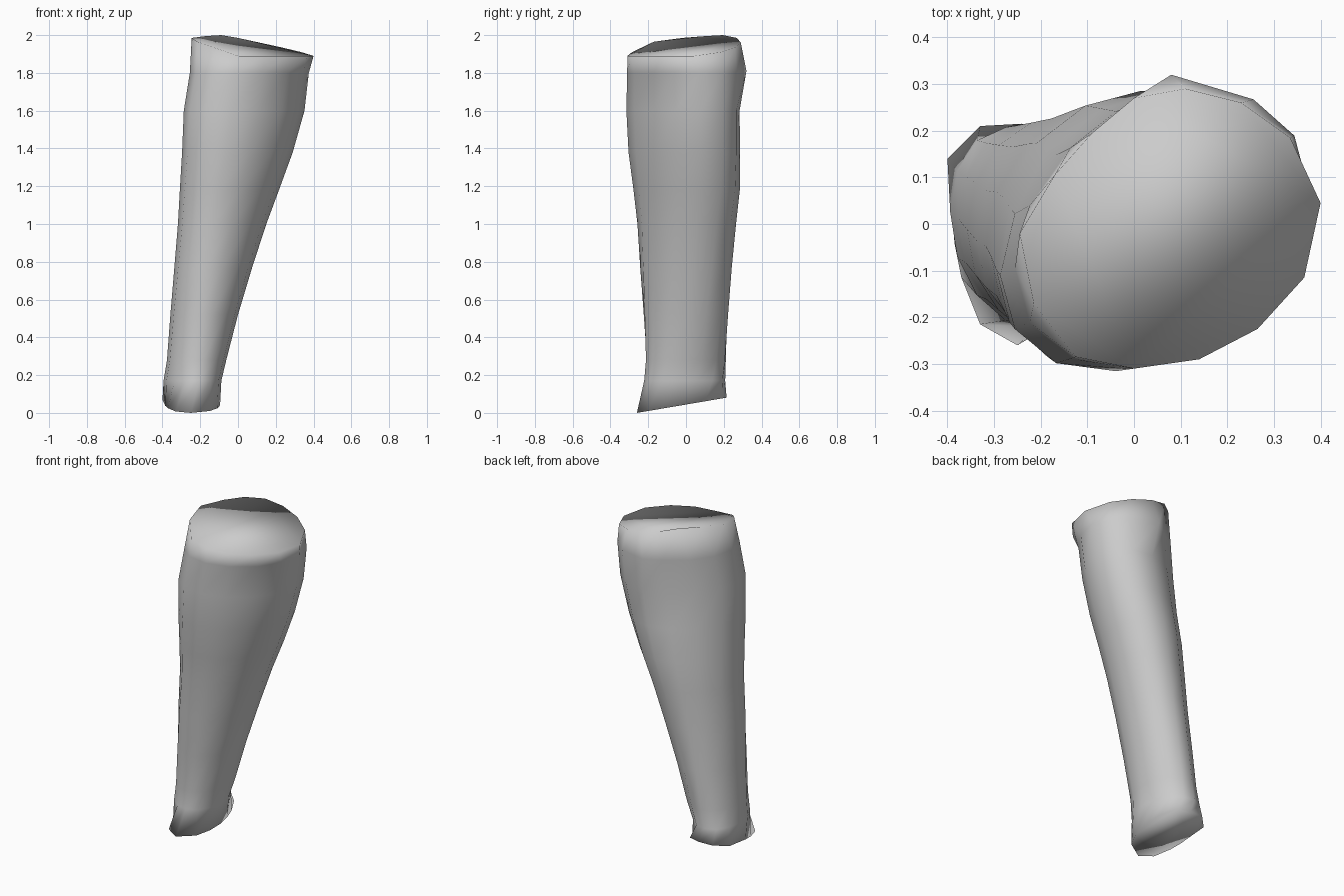
import bpy, bmesh
from math import pi, sin, cos

N = 14  # sides, running from the left side over the back to the right and front

# Slanted top rim (x, y, z)
top = [(-.245, -.02, 1.985), (-.17, .105, 1.995), (-.09, .195, 2.0), (0, .27, 1.985),
       (.11, .29, 1.96), (.23, .26, 1.935), (.335, .185, 1.91), (.4, .045, 1.89),
       (.365, -.115, 1.89), (.265, -.225, 1.89), (.14, -.29, 1.89), (0, -.31, 1.89),
       (-.125, -.285, 1.91), (-.215, -.17, 1.965)]

# Sole outline (x, y); its height follows the slope of the sole
sole = [(-.39, .03), (-.4, .14), (-.33, .21), (-.24, .215), (-.16, .19), (-.115, .1),
        (-.098, .03), (-.095, -.04), (-.11, -.12), (-.15, -.2), (-.25, -.26),
        (-.33, -.215), (-.37, -.115), (-.385, -.04)]

# Oval sections: z, x min, x max, y min, y max, skew
sections = [(1.80, -.255, .375, -.312, .29, .28),
            (1.60, -.287, .352, -.317, .285, .32),
            (1.38, -.296, .29, -.305, .287, .3),
            (1.18, -.308, .217, -.278, .285, .25),
            (1.00, -.318, .15, -.257, .265, .2),
            (.77, -.337, .075, -.243, .243, .15),
            (.52, -.358, .0, -.227, .226, .05),
            (.28, -.376, -.062, -.215, .214, -.05),
            (.17, -.394, -.088, -.222, .208, -.15)]


def oval(z, x0, x1, y0, y1, skew):
    pts = []
    for i in range(N):
        t = pi - 2 * pi * i / N
        pts.append(((x0 + x1) / 2 + (x1 - x0) / 2 * cos(t),
                    (y0 + y1) / 2 + (y1 - y0) / 2 * sin(t + skew), z))
    return pts


rings = [top] + [oval(*s) for s in sections]
rings[1][4] = (.08, .32, 1.81)  # small crease at the back of the knee
rings.append([(x, y, .17 * (y + .26)) for x, y in sole])

# Skin the sections and close both ends
bm = bmesh.new()
loops = [[bm.verts.new(p) for p in r] for r in rings]
for a, b in zip(loops, loops[1:]):
    for i in range(N):
        j = (i + 1) % N
        bm.faces.new((a[i], a[j], b[j], b[i]))
bm.faces.new(loops[0])
bm.faces.new(loops[-1])
bmesh.ops.recalc_face_normals(bm, faces=bm.faces)
for f in bm.faces:
    f.smooth = True

mesh = bpy.data.meshes.new("lower_leg")
bm.to_mesh(mesh)
bm.free()
leg = bpy.data.objects.new("lower_leg", mesh)
bpy.context.collection.objects.link(leg)
